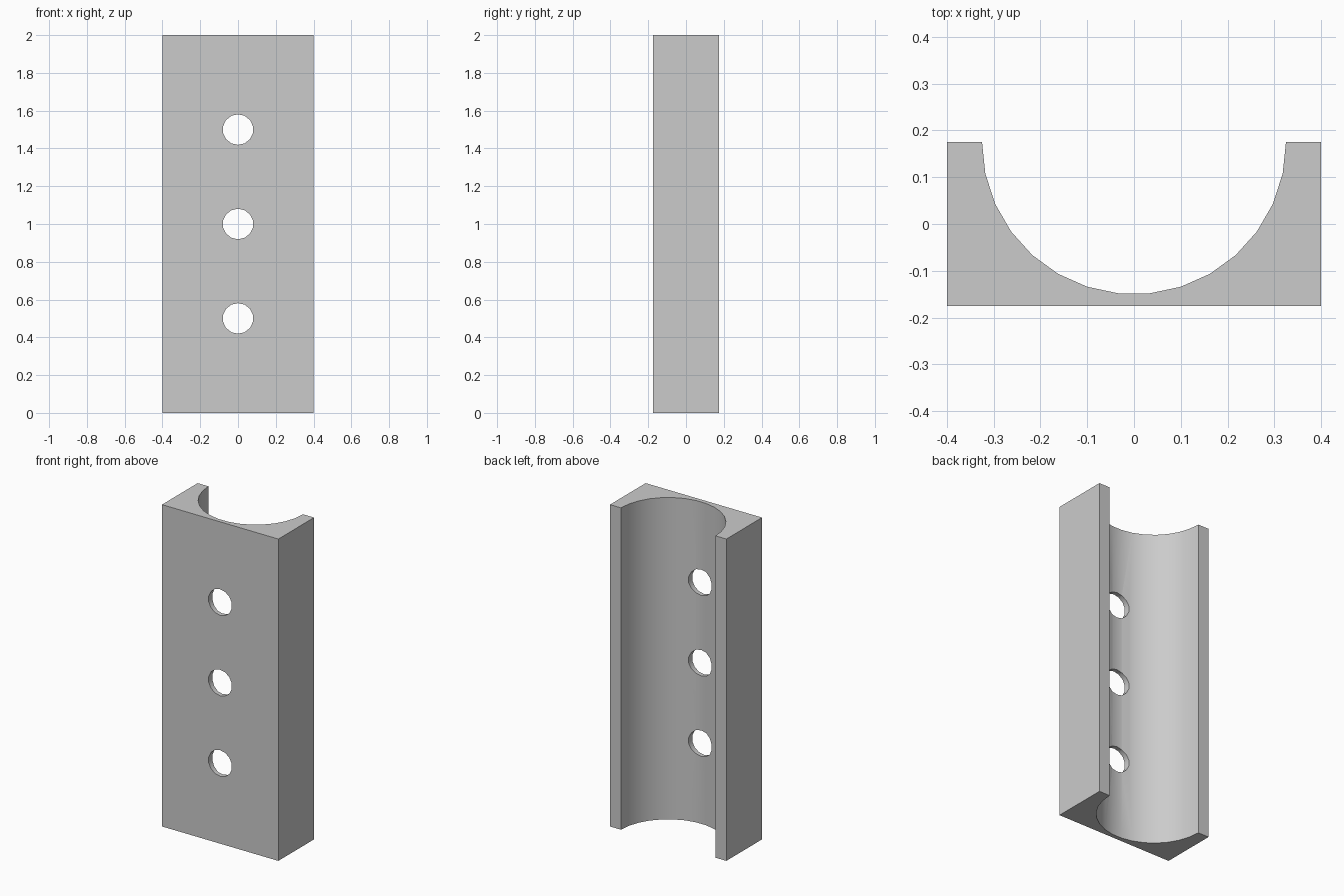
import bpy
import bmesh
from math import pi, sin, cos, radians
from mathutils import Matrix

cube = bpy.data.objects.get("Cube")
if cube:
    bpy.data.objects.remove(cube, do_unlink=True)

WIDTH, DEPTH, HEIGHT = 0.8, 0.35, 2.0
GROOVE_R, GROOVE_STEPS = 0.325, 15
HOLE_R, HOLE_SIDES = 0.081, 14

grey = bpy.data.materials.new("plain grey")
grey.use_nodes = True
colour = (0.6, 0.6, 0.6, 1)
grey.diffuse_color = colour
grey.node_tree.nodes["Principled BSDF"].inputs["Base Color"].default_value = colour


def add_object(name, bm):
    bmesh.ops.recalc_face_normals(bm, faces=bm.faces)
    mesh = bpy.data.meshes.new(name)
    bm.to_mesh(mesh)
    bm.free()
    mesh.materials.append(grey)
    obj = bpy.data.objects.new(name, mesh)
    bpy.context.collection.objects.link(obj)
    return obj


# Block with a half-round channel along its back, extruded upwards
w, d = WIDTH / 2, DEPTH / 2
profile = [(w, d), (-w, d), (-w, -d), (w, -d)]
arc = [(GROOVE_R * cos(pi * i / GROOVE_STEPS), d - GROOVE_R * sin(pi * i / GROOVE_STEPS))
       for i in range(GROOVE_STEPS + 1)]
profile = profile[:1] + arc + profile[1:]
bm = bmesh.new()
base = bm.faces.new([bm.verts.new((x, y, 0)) for x, y in profile])
top = bmesh.ops.extrude_face_region(bm, geom=[base])["geom"]
bmesh.ops.translate(bm, vec=(0, 0, HEIGHT),
                    verts=[v for v in top if isinstance(v, bmesh.types.BMVert)])
block = add_object("channel_block", bm)

# Three bolt holes through the thin front wall
bm = bmesh.new()
for z in (0.5, 1.0, 1.5):
    bmesh.ops.create_cone(bm, cap_ends=True, segments=HOLE_SIDES, radius1=HOLE_R,
                          radius2=HOLE_R, depth=0.3,
                          matrix=Matrix.Translation((0, -d, z)) @ Matrix.Rotation(pi / 2, 4, "X"))
cutter = add_object("hole_cutter", bm)
cutter.hide_render = True

cut = block.modifiers.new("holes", "BOOLEAN")
cut.operation = "DIFFERENCE"
cut.solver = "EXACT"
cut.object = cutter
bpy.context.view_layer.objects.active = block
block.select_set(True)
bpy.ops.object.modifier_apply(modifier=cut.name)
bpy.data.objects.remove(cutter, do_unlink=True)

# Smooth channel and holes, crisp outer edges
bpy.ops.object.shade_smooth_by_angle(angle=radians(35))
